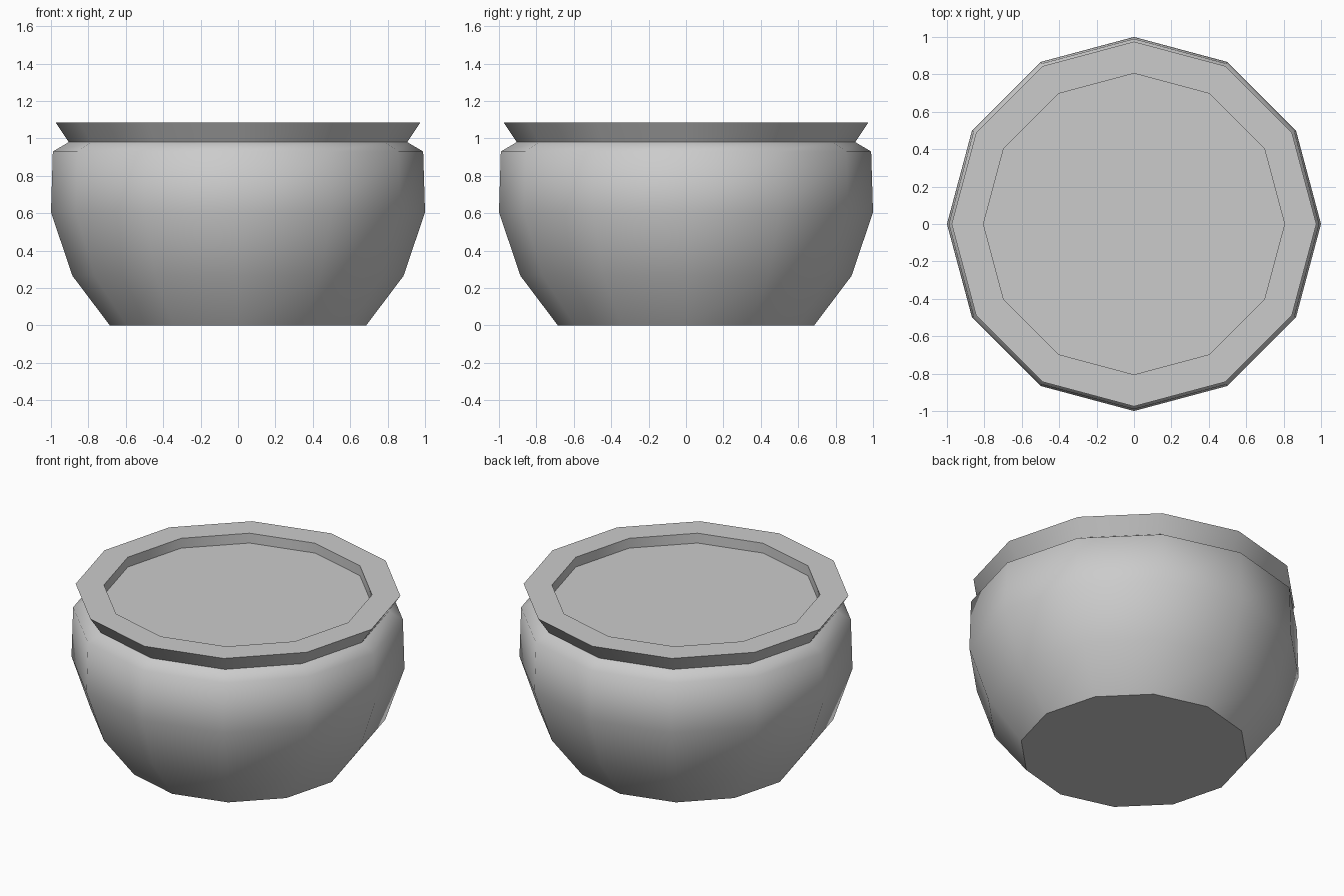
import bpy, bmesh
from math import cos, sin, pi

if "Cube" in bpy.data.objects:
    bpy.data.objects.remove(bpy.data.objects["Cube"])

SIDES = 12


def lathe(name, profile, sharp=(), cap_bottom=False, cap_top=False):
    """Spin (radius, z) points into a smooth-shaded 12-sided surface."""
    bm = bmesh.new()
    rings = [[bm.verts.new((r * cos(2 * pi * i / SIDES), r * sin(2 * pi * i / SIDES), z))
              for i in range(SIDES)] for r, z in profile]
    for a, b in zip(rings, rings[1:]):
        for i in range(SIDES):
            j = (i + 1) % SIDES
            bm.faces.new((a[i], a[j], b[j], b[i])).smooth = True
    if cap_bottom:
        bm.faces.new(rings[0][::-1])
    if cap_top:
        bm.faces.new(rings[-1])
    # crisp creases around the chosen rings
    for k in sharp:
        for i in range(SIDES):
            edge = bm.edges.get((rings[k][i], rings[k][(i + 1) % SIDES]))
            edge.smooth = False
    mesh = bpy.data.meshes.new(name)
    bm.to_mesh(mesh)
    bm.free()
    obj = bpy.data.objects.new(name, mesh)
    bpy.context.collection.objects.link(obj)
    return obj


# Rounded bowl with flat base
lathe("pot_body", [(0.685, 0), (0.885, 0.265), (1.0, 0.605), (0.99, 0.93), (0.905, 0.98)],
      sharp=(0,), cap_bottom=True)

# Flared rim, flat on top, with the inner wall dropping to the filling
lathe("pot_rim", [(0.905, 0.98), (0.975, 1.085), (0.805, 1.085), (0.805, 1.02)],
      sharp=(1, 2))

# Flat filling inside the rim
lathe("pot_filling", [(0.805, 1.02)], cap_top=True)
